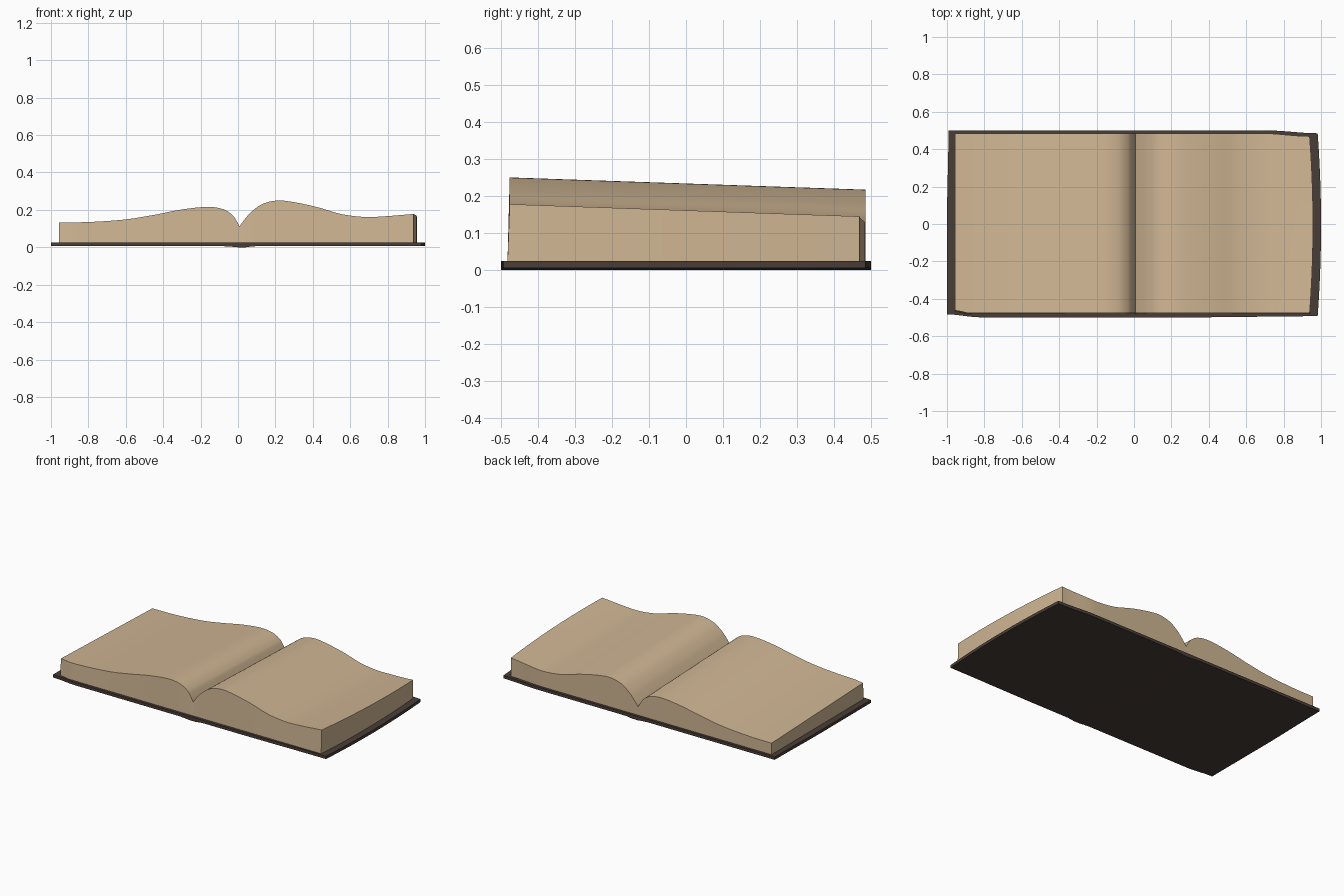
import bpy, bmesh, math

if "Cube" in bpy.data.objects:
    bpy.data.objects.remove(bpy.data.objects["Cube"])

def material(name, col):
    m = bpy.data.materials.new(name)
    m.diffuse_color = (*col, 1)
    m.use_nodes = True
    m.node_tree.nodes["Principled BSDF"].inputs["Base Color"].default_value = m.diffuse_color
    return m

paper = material("aged_paper", (0.63, 0.47, 0.295))
leather = material("dark_leather", (0.066, 0.047, 0.040))

def smoothstep(a, b, t):
    t = min(1, max(0, (t - a) / (b - a)))
    return t * t * (3 - 2 * t)

def spline(pts, steps):
    """Smooth curve through the profile points."""
    out = []
    p = [pts[0]] + pts + [pts[-1]]
    for i in range(1, len(p) - 2):
        x0, z0 = p[i]
        x1, z1 = p[i + 1]
        m0 = (z1 - p[i - 1][1]) / (x1 - p[i - 1][0])
        m1 = (p[i + 2][1] - z0) / (p[i + 2][0] - x0)
        h = x1 - x0
        for k in range(steps):
            t = k / steps
            z = ((2*t**3 - 3*t*t + 1) * z0 + (t**3 - 2*t*t + t) * h * m0
                 + (3*t*t - 2*t**3) * z1 + (t**3 - t*t) * h * m1)
            out.append((x0 + h * t, z))
    return out + [pts[-1]]

def slab(name, columns, place, mat, rows=16):
    """Closed slab: columns of (x, bottom z, top z), swept and bent in y by place()."""
    bm = bmesh.new()
    grids = []
    for k in (1, 2):
        grids.append([[bm.verts.new(place(c[0], -1 + 2 * j / rows, c[k], k == 2))
                       for j in range(rows + 1)] for c in columns])
    lo, hi = grids
    n = len(columns) - 1
    for i in range(n):
        for j in range(rows):
            bm.faces.new((hi[i][j], hi[i+1][j], hi[i+1][j+1], hi[i][j+1]))
            bm.faces.new((lo[i][j], lo[i][j+1], lo[i+1][j+1], lo[i+1][j]))
        for j in (0, rows):
            bm.faces.new((lo[i][j], lo[i+1][j], hi[i+1][j], hi[i][j]))
    for i in (0, n):
        for j in range(rows):
            bm.faces.new((lo[i][j], lo[i][j+1], hi[i][j+1], hi[i][j]))
    bmesh.ops.recalc_face_normals(bm, faces=bm.faces)
    me = bpy.data.meshes.new(name)
    bm.to_mesh(me)
    bm.free()
    me.materials.append(mat)
    ob = bpy.data.objects.new(name, me)
    bpy.context.collection.objects.link(ob)
    bpy.ops.object.select_all(action='DESELECT')
    ob.select_set(True)
    bpy.context.view_layer.objects.active = ob
    bpy.ops.object.shade_smooth_by_angle(angle=math.radians(35))
    return ob

# Page block: wavy top either side of the gutter, sloping down to the back
left = [(-0.958, 0.133), (-0.8, 0.135), (-0.6, 0.149), (-0.45, 0.173), (-0.3, 0.202),
        (-0.16, 0.216), (-0.08, 0.204), (-0.03, 0.173), (-0.005, 0.137), (0.008, 0.112)]
right = [(0.008, 0.112), (0.03, 0.142), (0.07, 0.188), (0.13, 0.231), (0.21, 0.25),
         (0.3, 0.241), (0.43, 0.213), (0.55, 0.178), (0.68, 0.162), (0.8, 0.166), (0.957, 0.178)]
profile = spline(left, 5)[:-1] + spline(right, 5)

def place_page(x, v, z, top):
    front = -0.482 + 0.014 * smoothstep(-0.88, -0.958, x) + (0.006 if top else 0)
    back = 0.484 - 0.015 * smoothstep(0.7, 0.957, x)
    y = front + (back - front) * (v + 1) / 2
    bx = x - 0.018 * v * v * smoothstep(0.6, 0.957, x)
    return (bx, y, z - 0.0165 * (v + 1) if top else z)

slab("pages", [(x, 0.022, z) for x, z in profile], place_page, paper)

# Cover: thin board with a slightly bulging spine underneath
def place_cover(x, v, z, top):
    front = -0.499 + 0.016 * smoothstep(-0.82, -1, x) + 0.006 * smoothstep(0.3, 1, x)
    back = 0.5 - 0.015 * smoothstep(0.72, 1, x)
    y = front + (back - front) * (v + 1) / 2
    bx = x - 0.018 * v * v * smoothstep(0.6, 1, x) + 0.008 * smoothstep(0, 1, v) * smoothstep(-0.6, -1, x)
    return (bx, y, z)

xs = [-1 + 0.04 * i for i in range(51)]
slab("cover", [(x, 0.006 - 0.006 * (1 - smoothstep(0.025, 0.075, abs(x - 0.015))), 0.025)
               for x in xs], place_cover, leather)
